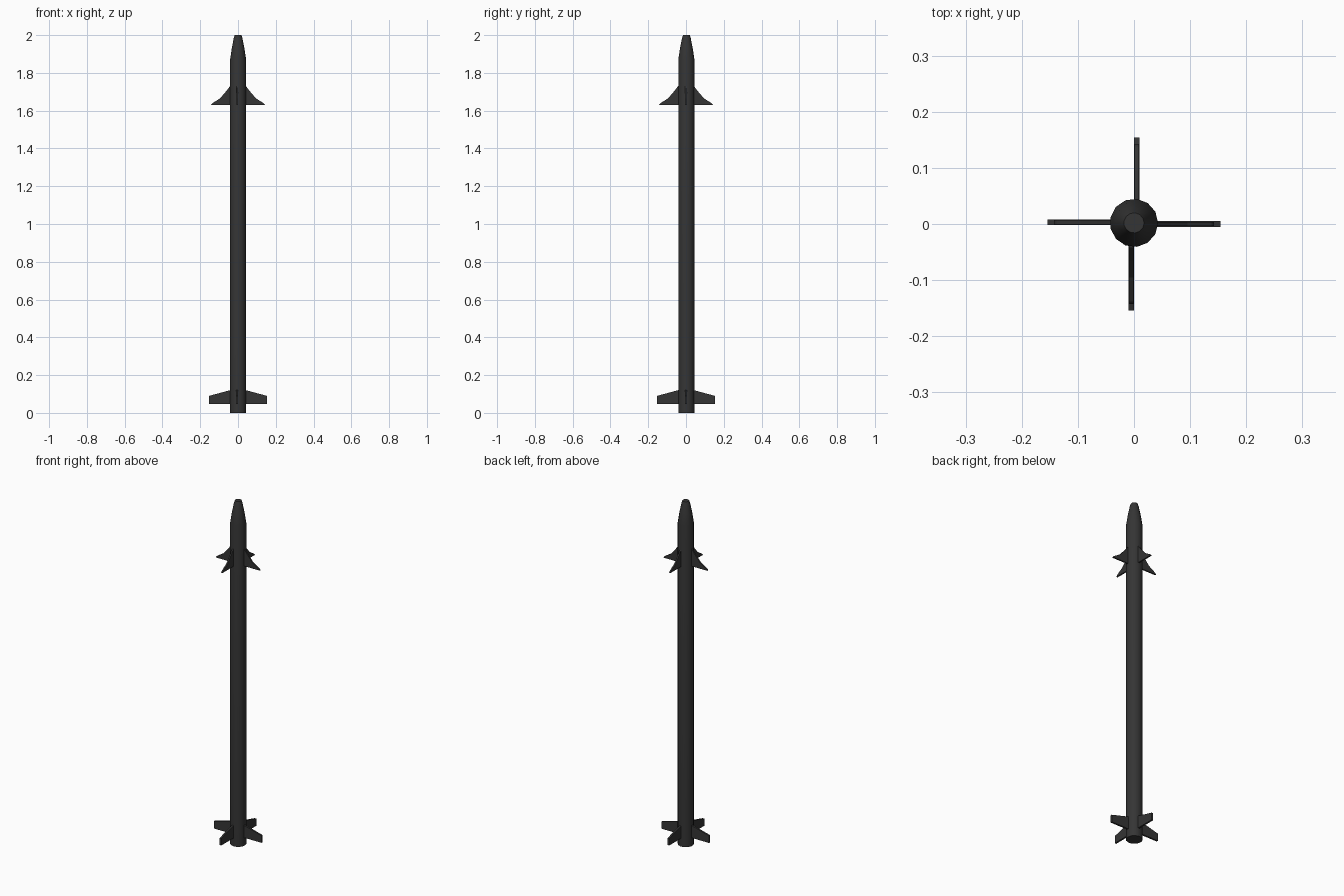
import bpy, bmesh, math
from mathutils import Matrix

if "Cube" in bpy.data.objects:
    bpy.data.objects.remove(bpy.data.objects["Cube"])

dark = bpy.data.materials.new("dark_paint")
dark.diffuse_color = (0.035, 0.035, 0.035, 1)
dark.use_nodes = True
dark.node_tree.nodes["Principled BSDF"].inputs["Base Color"].default_value = dark.diffuse_color


def finish(bm, name):
    bmesh.ops.recalc_face_normals(bm, faces=bm.faces)
    me = bpy.data.meshes.new(name)
    bm.to_mesh(me)
    bm.free()
    ob = bpy.data.objects.new(name, me)
    me.materials.append(dark)
    bpy.context.collection.objects.link(ob)
    return ob


def lathe(name, profile, sides=13, centre=(0, 0.002)):
    bm = bmesh.new()
    rings = []
    for r, z in profile:
        rings.append([bm.verts.new((centre[0] + r * math.cos(2 * math.pi * i / sides),
                                    centre[1] + r * math.sin(2 * math.pi * i / sides), z))
                      for i in range(sides)])
    for a, b in zip(rings, rings[1:]):
        for i in range(sides):
            j = (i + 1) % sides
            bm.faces.new((a[i], a[j], b[j], b[i]))
    bm.faces.new(rings[0])
    bm.faces.new(rings[-1])
    return finish(bm, name)


def fin(name, outline, thickness, angle, offset):
    # Extruded plate in the xz plane, turned around the body axis
    bm = bmesh.new()
    face = bm.faces.new([bm.verts.new((x, -thickness / 2, z)) for x, z in outline])
    ext = bmesh.ops.extrude_face_region(bm, geom=[face])
    verts = [g for g in ext["geom"] if isinstance(g, bmesh.types.BMVert)]
    bmesh.ops.translate(bm, verts=verts, vec=(0, thickness, 0))
    bmesh.ops.rotate(bm, verts=bm.verts, matrix=Matrix.Rotation(angle, 3, 'Z'))
    bmesh.ops.translate(bm, verts=bm.verts, vec=(*offset, 0))
    return finish(bm, name)


# Tube with tapered nose
body = lathe("body_tube", [(0.043, 0), (0.043, 1.87), (0.034, 1.93), (0.023, 1.985), (0.018, 2.0)])
bpy.context.view_layer.objects.active = body
body.select_set(True)
bpy.ops.object.shade_smooth_by_angle(angle=math.radians(35))

# Four swept front fins and four tail fins
canard = [(0.03, 1.63), (0.143, 1.63), (0.138, 1.638), (0.095, 1.665), (0.065, 1.7), (0.042, 1.73), (0.03, 1.735)]
tail = [(0.03, 0.048), (0.154, 0.048), (0.154, 0.09), (0.042, 0.12), (0.03, 0.12)]
sides = [("right", 0, (0, 0)), ("back", 90, (0.005, 0)),
         ("left", 180, (0, 0.003)), ("front", 270, (-0.005, 0))]
for label, deg, off in sides:
    fin(label + "_front_fin", canard, 0.008, math.radians(deg), off)
    fin(label + "_tail_fin", tail, 0.010, math.radians(deg), off)
